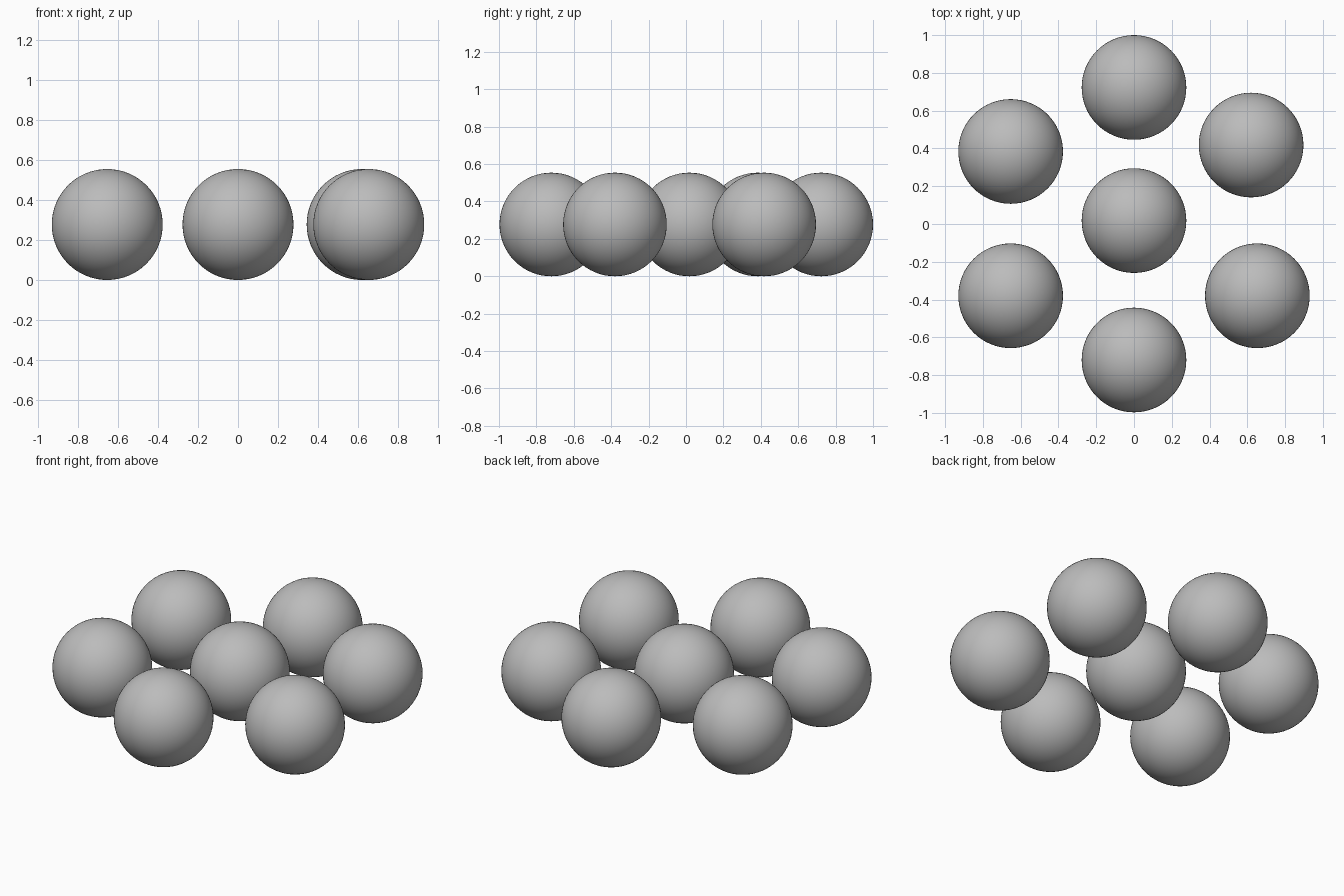
import bpy

cube = bpy.data.objects.get("Cube")
if cube:
    bpy.data.objects.remove(cube, do_unlink=True)

RADIUS = 0.277

# One plain grey for every ball
grey = bpy.data.materials.new("mid grey")
grey.use_nodes = True
colour = (0.5, 0.5, 0.5, 1.0)
grey.diffuse_color = colour
grey.node_tree.nodes["Principled BSDF"].inputs["Base Color"].default_value = colour

# Ball centres on the ground plane: one in the middle, six in a loose ring
balls = {
    "centre_ball": (0.0, 0.018),
    "front_ball": (0.0, -0.72),
    "back_ball": (0.0, 0.723),
    "front_left_ball": (0.653, -0.38),
    "front_right_ball": (-0.653, -0.38),
    "back_left_ball": (0.62, 0.418),
    "back_right_ball": (-0.653, 0.384),
}


def add_ball(name, x, y):
    bpy.ops.mesh.primitive_uv_sphere_add(
        segments=64, ring_count=32, radius=RADIUS, location=(x, y, RADIUS))
    ball = bpy.context.object
    ball.name = name
    ball.data.name = name
    ball.data.materials.append(grey)
    bpy.ops.object.shade_smooth()


for name, (x, y) in balls.items():
    add_ball(name, x, y)
